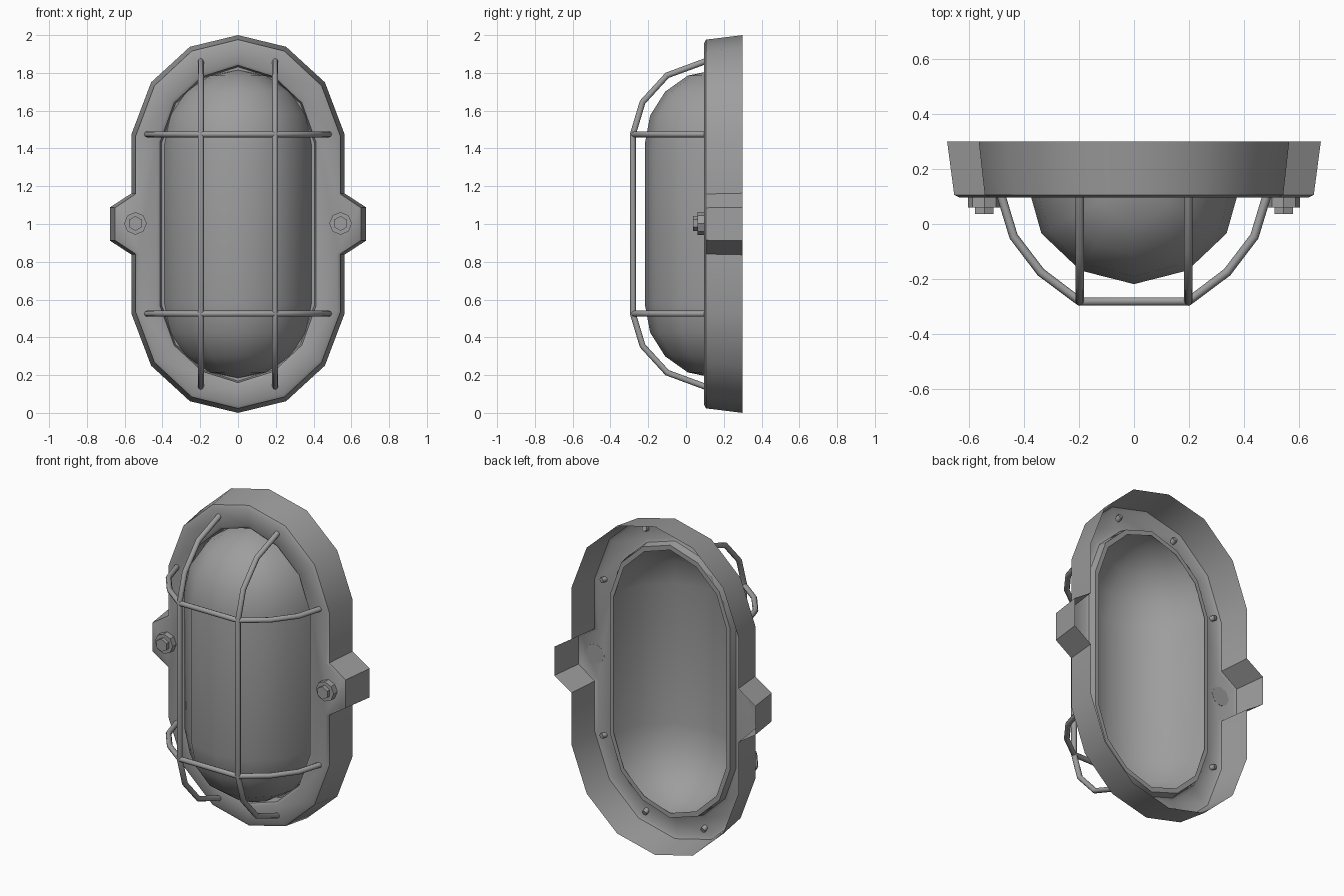
import bpy, bmesh, math
from mathutils import Matrix

if "Cube" in bpy.data.objects:
    bpy.data.objects.remove(bpy.data.objects["Cube"])

CZ = 1.0  # mid height
grey = bpy.data.materials.new("dark_grey")
grey.diffuse_color = (.34, .34, .34, 1)
grey.use_nodes = True
grey.node_tree.nodes["Principled BSDF"].inputs["Base Color"].default_value = grey.diffuse_color


def finish(name, bm, angle=35):
    bmesh.ops.recalc_face_normals(bm, faces=bm.faces)
    me = bpy.data.meshes.new(name)
    bm.to_mesh(me)
    bm.free()
    me.materials.clear()
    me.materials.append(grey)
    me.shade_smooth()
    me.set_sharp_from_angle(angle=math.radians(angle))
    ob = bpy.data.objects.new(name, me)
    bpy.context.collection.objects.link(ob)
    return ob


def full_loop(q):
    """Mirror a quarter outline (top centre -> right middle) to a closed loop."""
    right = q + [(x, -z) for x, z in reversed(q)]
    return right + [(-x, z) for x, z in reversed(right[1:-1])]


def ring(bm, pts, y, sx=1, sz=1):
    return [bm.verts.new((x * sx, y, CZ + z * sz)) for x, z in pts]


def bridge(bm, a, b):
    n = len(a)
    for i in range(n):
        j = (i + 1) % n
        bm.faces.new((a[i], a[j], b[j], b[i]))


def edges_of(bm, r):
    return [bm.edges.get((r[i], r[(i + 1) % len(r)])) for i in range(len(r))]


# Housing: open-backed tapered shell with side lugs, front plate and hole lip
outer = full_loop([(0, 1.0), (.255, .938), (.46, .75), (.563, .478),
                   (.563, .163), (.678, .088)])
hole = full_loop([(0, .84), (.19, .78), (.338, .642), (.412, .435)])
bm = bmesh.new()
rings = [ring(bm, outer, .30), ring(bm, outer, .106, .962, .976),
         ring(bm, outer, .096, .932, .958)]
lips = [ring(bm, hole, .096, 1.04, 1.02), ring(bm, hole, .105),
        ring(bm, hole, .152, .98, .99), ring(bm, hole, .152, .925, .955)]
for group in (rings, lips):
    for a, b in zip(group, group[1:]):
        bridge(bm, a, b)
bmesh.ops.triangle_fill(bm, use_beauty=True, use_dissolve=False,
                        edges=edges_of(bm, rings[-1]) + edges_of(bm, lips[0]))
finish("housing", bm, 38)

# Dome cover: six-sided half section with rounded ends
bm = bmesh.new()
rows = []
lats = [(math.radians(22.5 * k), s) for s, ks in
        ((-1, (4, 3, 2, 1, 0)), (1, (0, 1, 2, 3, 4))) for k in ks]
for phi, s in lats:
    c = max(math.cos(phi), 0)
    rows.append([bm.verts.new((.388 * math.sin(t) * c,
                               .15 - .368 * math.cos(t) * c,
                               CZ + s * (.425 + .39 * math.sin(phi))))
                 for t in [math.radians(a) for a in range(-90, 91, 30)]])
for a, b in zip(rows, rows[1:]):
    for i in range(6):
        bm.faces.new((a[i], a[i + 1], b[i + 1], b[i]))
bmesh.ops.remove_doubles(bm, verts=bm.verts, dist=1e-4)
finish("dome_cover", bm, 50)


# Guard wires
def wire(name, pts):
    cu = bpy.data.curves.new(name, 'CURVE')
    cu.dimensions = '3D'
    cu.bevel_depth = .016
    cu.bevel_resolution = 2
    cu.use_fill_caps = True
    sp = cu.splines.new('POLY')
    sp.points.add(len(pts) - 1)
    for p, co in zip(sp.points, pts):
        p.co = (*co, 1)
    tmp = bpy.data.objects.new(name + "_path", cu)
    bpy.context.collection.objects.link(tmp)
    bpy.context.view_layer.update()
    me = bpy.data.meshes.new_from_object(
        tmp.evaluated_get(bpy.context.evaluated_depsgraph_get()))
    bpy.data.objects.remove(tmp)
    bm = bmesh.new()
    bm.from_mesh(me)
    finish(name, bm, 50)


tall = [(.12, .868), (-.10, .787), (-.23, .645), (-.281, .475)]
wide = [(.12, .487), (-.045, .437), (-.175, .338), (-.281, .197)]
for s, side in ((-1, "left"), (1, "right")):
    wire("guard_upright_" + side,
         [(s * .197, y, CZ + h) for y, h in tall] +
         [(s * .197, y, CZ - h) for y, h in reversed(tall)])
for s, side in ((-1, "lower"), (1, "upper")):
    wire("guard_crossbar_" + side,
         [(-w, y, CZ + s * .475) for y, w in wide] +
         [(w, y, CZ + s * .475) for y, w in reversed(wide)])


# Lug bolts: octagonal nut with a smaller hex stud
for s, side in ((-1, "left"), (1, "right")):
    bm = bmesh.new()
    for n, r, y0, y1 in ((8, .06, .06, .097), (6, .039, .037, .07)):
        m = (Matrix.Translation((s * .543, (y0 + y1) / 2, CZ + .003)) @
             Matrix.Rotation(math.pi / 2, 4, 'X'))
        bmesh.ops.create_cone(bm, cap_ends=True, segments=n, radius1=r,
                              radius2=r, depth=y1 - y0, matrix=m)
    finish("lug_bolt_" + side, bm, 30)
